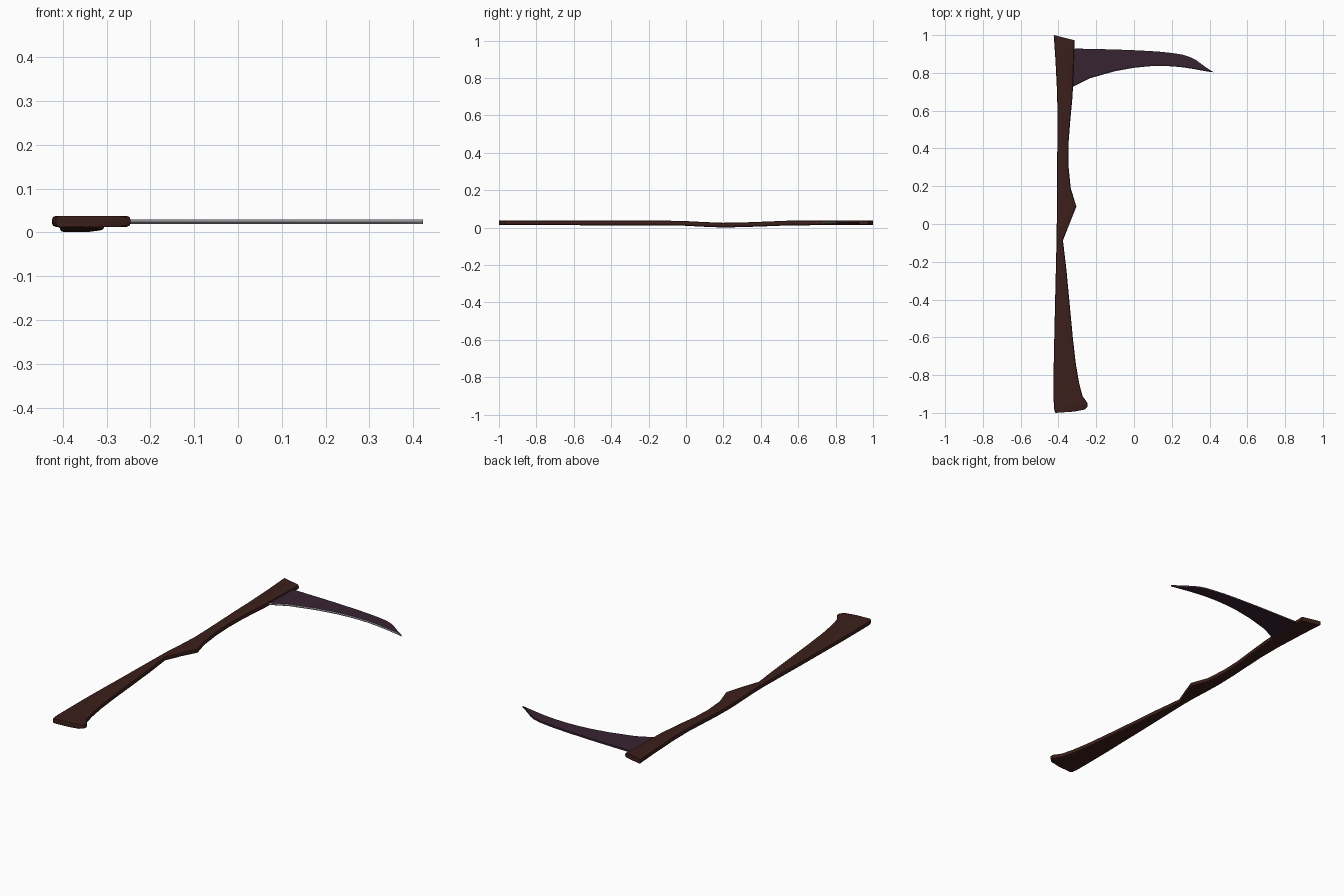
import bpy, bmesh, math
from mathutils import Vector

if "Cube" in bpy.data.objects:
    bpy.data.objects.remove(bpy.data.objects["Cube"])


def material(name, rgb):
    m = bpy.data.materials.new(name)
    m.diffuse_color = (*rgb, 1)
    m.use_nodes = True
    m.node_tree.nodes["Principled BSDF"].inputs["Base Color"].default_value = m.diffuse_color
    return m


WOOD = material("dark_wood", (0.045, 0.014, 0.011))
STEEL = material("purple_steel", (0.038, 0.017, 0.031))
EDGE = material("honed_edge", (0.30, 0.29, 0.31))


def finish(bm, name, mats, angle):
    bmesh.ops.recalc_face_normals(bm, faces=bm.faces)
    me = bpy.data.meshes.new(name)
    bm.to_mesh(me)
    bm.free()
    ob = bpy.data.objects.new(name, me)
    bpy.context.collection.objects.link(ob)
    for m in mats:
        me.materials.append(m)
    bpy.ops.object.select_all(action='DESELECT')
    ob.select_set(True)
    bpy.context.view_layer.objects.active = ob
    bpy.ops.object.shade_smooth_by_angle(angle=math.radians(angle))
    return ob


def bridge(bm, a, b, mat=0):
    n = len(a)
    for i in range(n):
        j = (i + 1) % n
        bm.faces.new((a[i], a[j], b[j], b[i])).material_index = mat


# handle: rounded-rectangle rings between a left and a right outline point
# (left x, left y, right x, right y, centre z)
STATIONS = [
    (-0.425, 1.000, -0.315, 0.973, 0.025),
    (-0.416, 0.870, -0.319, 0.850, 0.025),
    (-0.407, 0.690, -0.325, 0.680, 0.025),
    (-0.405, 0.550, -0.338, 0.540, 0.024),
    (-0.406, 0.420, -0.347, 0.420, 0.019),
    (-0.407, 0.310, -0.347, 0.310, 0.015),
    (-0.407, 0.200, -0.335, 0.190, 0.013),
    (-0.408, 0.095, -0.305, 0.092, 0.017),
    (-0.409, 0.000, -0.342, 0.000, 0.022),
    (-0.410, -0.085, -0.376, -0.087, 0.024),
    (-0.414, -0.250, -0.357, -0.250, 0.024),
    (-0.418, -0.420, -0.341, -0.420, 0.024),
    (-0.422, -0.600, -0.324, -0.600, 0.025),
    (-0.425, -0.740, -0.308, -0.740, 0.025),
    (-0.425, -0.840, -0.291, -0.840, 0.025),
    (-0.425, -0.900, -0.273, -0.910, 0.025),
    (-0.425, -0.940, -0.245, -0.950, 0.025),
    (-0.424, -0.970, -0.245, -0.966, 0.025),
    (-0.421, -0.990, -0.262, -0.982, 0.025),
    (-0.416, -1.000, -0.315, -0.993, 0.025),
]
HALF, ROUND = 0.0125, 0.009

bm = bmesh.new()
rings = []
for lx, ly, rx, ry, z in STATIONS:
    left, right = Vector((lx, ly, z)), Vector((rx, ry, z))
    mid, axis = (left + right) / 2, (right - left).normalized()
    half_w = (right - left).length / 2
    ring = []
    for k, (sx, sz) in enumerate(((1, 1), (-1, 1), (-1, -1), (1, -1))):
        for s in range(3):
            a = math.radians(90 * k + 45 * s)
            u = sx * (half_w - ROUND) + ROUND * math.cos(a)
            w = sz * (HALF - ROUND) + ROUND * math.sin(a)
            ring.append(bm.verts.new(mid + axis * u + Vector((0, 0, w))))
    rings.append(ring)
for a, b in zip(rings, rings[1:]):
    bridge(bm, a, b)
bm.faces.new(rings[0])
bm.faces.new(rings[-1])
finish(bm, "handle", [WOOD], 40)

# blade: flat curved slab, (x, outer y, inner y), ending in a pointed tip
BLADE = [
    (-0.365, 0.930, 0.700), (-0.320, 0.929, 0.732), (-0.235, 0.927, 0.775),
    (-0.100, 0.924, 0.813), (0.000, 0.920, 0.831), (0.080, 0.916, 0.839),
    (0.150, 0.911, 0.841), (0.210, 0.904, 0.838), (0.260, 0.896, 0.833),
    (0.300, 0.883, 0.827), (0.330, 0.867, 0.822), (0.355, 0.848, 0.817),
    (0.390, 0.823, 0.811),
]
TIP = (0.422, 0.803)
LOW, MID, HIGH = 0.019, 0.024, 0.029

bm = bmesh.new()
sections = []
for x, outer, inner in BLADE:
    sections.append([bm.verts.new(p) for p in (
        (x, outer, LOW), (x, outer, HIGH), (x, inner, HIGH),
        (x, inner - 0.004, MID), (x, inner, LOW))])
tip = [bm.verts.new((*TIP, z)) for z in (LOW, MID, HIGH)]
for a, b in zip(sections, sections[1:]):
    for i in range(5):
        j = (i + 1) % 5
        f = bm.faces.new((a[i], a[j], b[j], b[i]))
        f.material_index = 1 if i in (2, 3) else 0
bm.faces.new(sections[0])
ol, oh, ih, im, il = sections[-1]
lo, mi, hi = tip
bm.faces.new((ol, oh, hi, mi, lo))
bm.faces.new((oh, ih, hi))
bm.faces.new((il, ol, lo))
bm.faces.new((ih, im, mi, hi)).material_index = 1
bm.faces.new((im, il, lo, mi)).material_index = 1
finish(bm, "blade", [STEEL, EDGE], 30)
